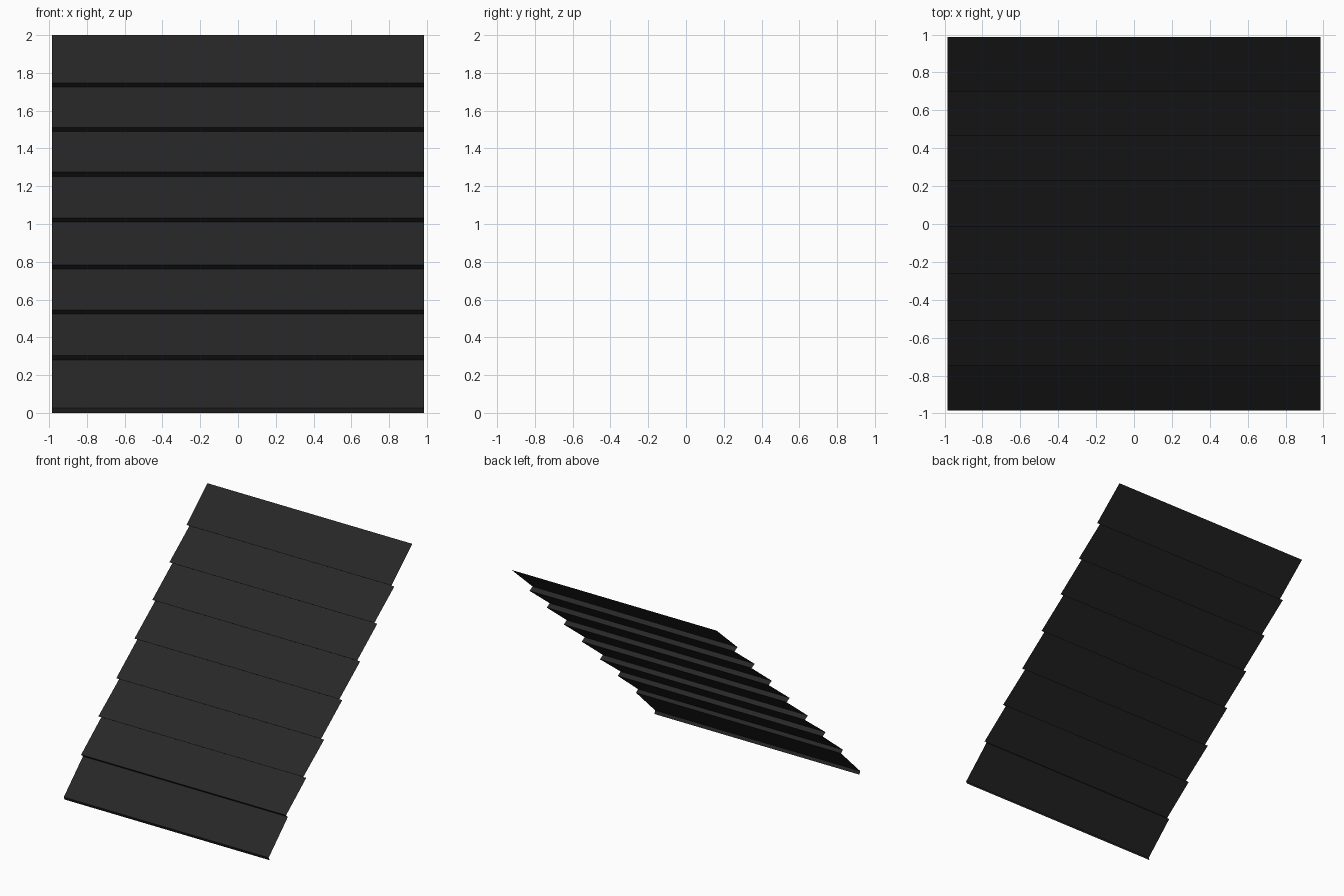
import bpy

if "Cube" in bpy.data.objects:
    bpy.data.objects.remove(bpy.data.objects["Cube"])

# dark slate colour
mat = bpy.data.materials.new("dark slate")
mat.diffuse_color = (0.02, 0.02, 0.02, 1)
mat.use_nodes = True
mat.node_tree.nodes["Principled BSDF"].inputs["Base Color"].default_value = mat.diffuse_color

HALF = 0.985
# front tip (y, z) of each overlapping row, bottom to top
tips = [(-0.985, 0.026), (-0.747, 0.303), (-0.51, 0.546), (-0.265, 0.784),
        (-0.015, 1.033), (0.23, 1.275), (0.465, 1.512), (0.70, 1.747)]

# stepped side profile: under-lip, then sloping board up to the next under-lip
profile = []
for i, (y, z) in enumerate(tips):
    inset = 0.012 if i == 0 else 0.025 if i == 1 else 0.04
    profile.append((y + inset, 0.0 if i == 0 else z - 0.023))
    profile.append((y, z))
profile.append((0.987, 2.0))

# single open sheet, profile swept across x
verts = [(x, y, z) for y, z in profile for x in (-HALF, HALF)]
faces = [(2 * i, 2 * i + 1, 2 * i + 3, 2 * i + 2) for i in range(len(profile) - 1)]
mesh = bpy.data.meshes.new("stepped_roof_panel")
mesh.from_pydata(verts, [], faces)
mesh.materials.append(mat)
mesh.update()
panel = bpy.data.objects.new("stepped_roof_panel", mesh)
bpy.context.collection.objects.link(panel)
